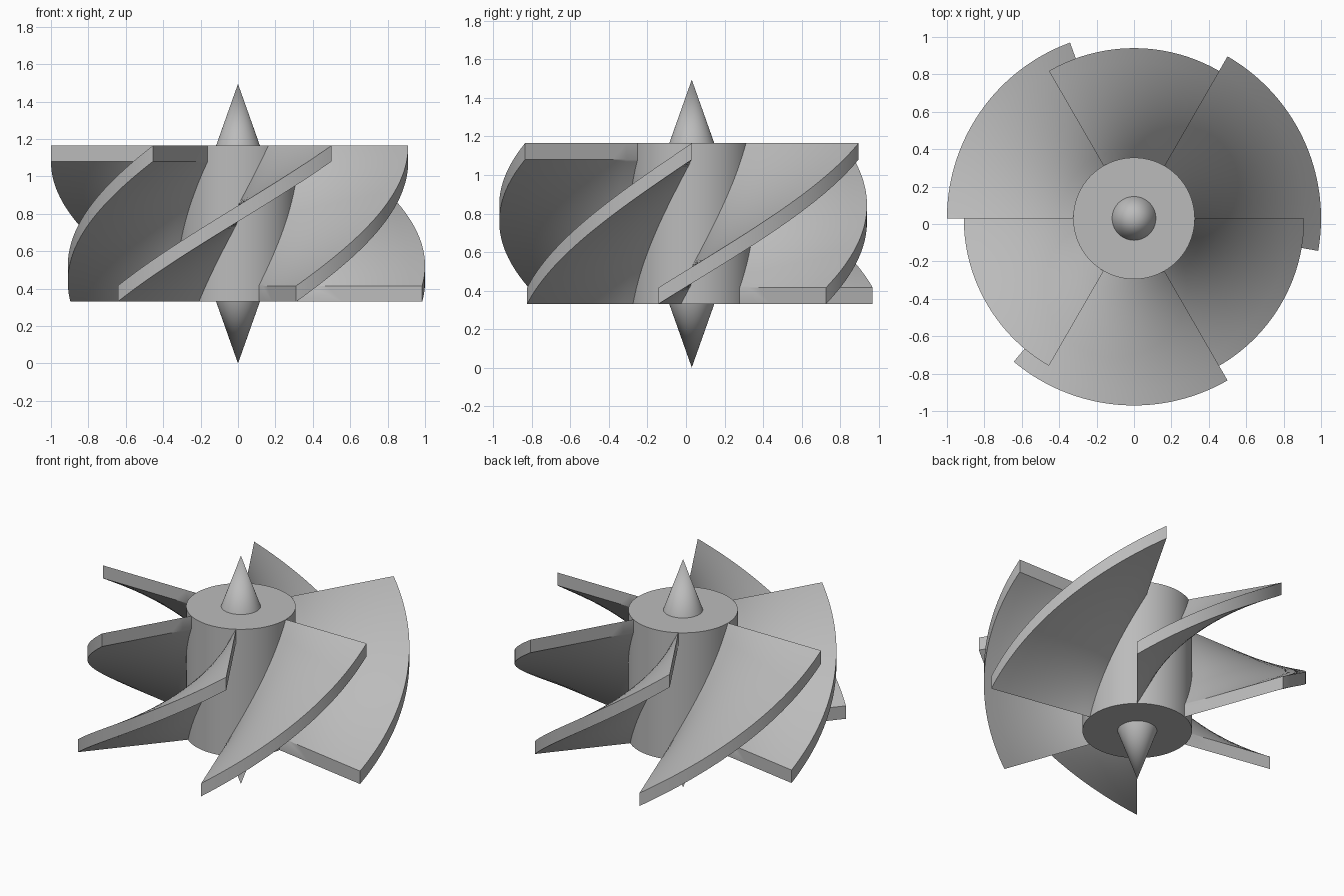
import bpy, bmesh
from math import cos, sin, radians

cube = bpy.data.objects.get("Cube")
if cube:
    bpy.data.objects.remove(cube, do_unlink=True)

CENTER_Y = 0.03
HUB_R, HUB_BOTTOM, HUB_TOP = 0.325, 0.33, 1.165
TIP_R, TIP_H = 0.117, 0.33
THICK, TWIST, STEPS = 0.085, 70, 72

metal = bpy.data.materials.new("grey metal")
metal.use_nodes = True
grey = (0.5, 0.5, 0.5, 1)
metal.diffuse_color = grey
metal.node_tree.nodes["Principled BSDF"].inputs["Base Color"].default_value = grey


def finish(obj, name):
    obj.name = name
    obj.data.materials.clear()
    obj.data.materials.append(metal)
    bpy.ops.object.select_all(action="DESELECT")
    obj.select_set(True)
    bpy.context.view_layer.objects.active = obj
    bpy.ops.object.shade_smooth_by_angle(angle=radians(30))


def add_tip(name, r_low, r_high, z):
    bpy.ops.mesh.primitive_cone_add(vertices=96, radius1=r_low, radius2=r_high,
                                    depth=TIP_H, location=(0, CENTER_Y, z))
    finish(bpy.context.object, name)


def add_blade(name, top_angle, radius):
    # Rectangular radial section carried up a helix
    inner, cols = HUB_R - 0.02, 8
    radii = [inner + (radius - inner) * i / cols for i in range(cols + 1)]
    section = [(r, 0) for r in radii] + [(r, THICK) for r in reversed(radii)]
    rise = HUB_TOP - HUB_BOTTOM - THICK
    bm = bmesh.new()
    rings = []
    for s in range(STEPS + 1):
        t = s / STEPS
        a = radians(top_angle - TWIST * (1 - t))
        rings.append([bm.verts.new((r * cos(a), r * sin(a), HUB_BOTTOM + rise * t + h))
                      for r, h in section])
    for low, high in zip(rings, rings[1:]):
        for i in range(len(section)):
            j = (i + 1) % len(section)
            bm.faces.new((low[i], low[j], high[j], high[i]))
    bm.faces.new(rings[0])
    bm.faces.new(rings[-1])
    bmesh.ops.recalc_face_normals(bm, faces=bm.faces)
    mesh = bpy.data.meshes.new(name)
    bm.to_mesh(mesh)
    bm.free()
    obj = bpy.data.objects.new(name, mesh)
    obj.location.y = CENTER_Y
    bpy.context.collection.objects.link(obj)
    finish(obj, name)


# Hub and pointed shaft ends
bpy.ops.mesh.primitive_cylinder_add(vertices=128, radius=HUB_R, depth=HUB_TOP - HUB_BOTTOM,
                                    location=(0, CENTER_Y, (HUB_TOP + HUB_BOTTOM) / 2))
finish(bpy.context.object, "hub")
add_tip("upper_tip", TIP_R, 0, HUB_TOP + TIP_H / 2)
add_tip("lower_tip", 0, TIP_R, HUB_BOTTOM - TIP_H / 2)

# Alternating short and long blades
for k in range(6):
    kind, radius = ("long", 1.0) if k % 2 else ("short", 0.91)
    add_blade(f"{kind}_blade_{k // 2 + 1}", 60 * k, radius)
